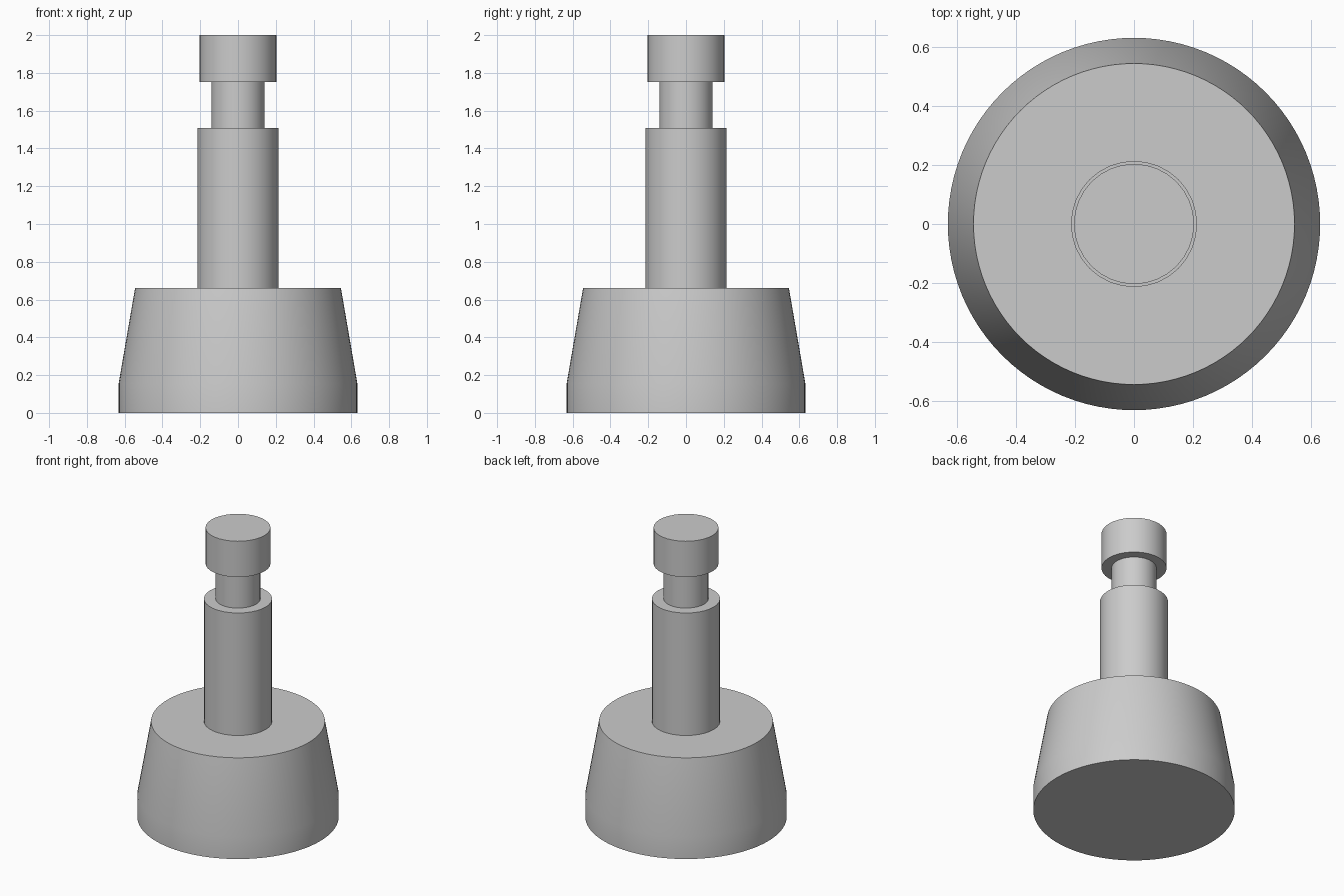
import bpy, bmesh, math

cube = bpy.data.objects.get("Cube")
if cube:
    bpy.data.objects.remove(cube, do_unlink=True)

# Single plain grey
grey = bpy.data.materials.new("light grey")
grey.use_nodes = True
colour = (0.6, 0.6, 0.6, 1)
grey.diffuse_color = colour
grey.node_tree.nodes["Principled BSDF"].inputs["Base Color"].default_value = colour


def turned_part(name, profile, sides):
    """Closed solid turned about z from (radius, height) pairs, bottom to top."""
    bm = bmesh.new()
    rings = []
    for r, z in profile:
        rings.append([bm.verts.new((r * math.cos(math.tau * i / sides),
                                    r * math.sin(math.tau * i / sides), z))
                      for i in range(sides)])
    for low, high in zip(rings, rings[1:]):
        for i in range(sides):
            j = (i + 1) % sides
            bm.faces.new((low[i], low[j], high[j], high[i]))
    bm.faces.new(rings[0][::-1])
    bm.faces.new(rings[-1])
    mesh = bpy.data.meshes.new(name)
    bm.to_mesh(mesh)
    bm.free()
    mesh.materials.append(grey)
    obj = bpy.data.objects.new(name, mesh)
    bpy.context.collection.objects.link(obj)
    bpy.ops.object.select_all(action='DESELECT')
    obj.select_set(True)
    bpy.context.view_layer.objects.active = obj
    bpy.ops.object.shade_smooth_by_angle(angle=math.radians(30))
    return obj


# Tapered foot with a short straight rim; each upper part sinks slightly into the one below
turned_part("base", [(0.632, 0), (0.632, 0.155), (0.545, 0.66)], 96)
turned_part("shaft", [(0.214, 0.64), (0.214, 1.508)], 32)
turned_part("neck", [(0.141, 1.49), (0.141, 1.77)], 32)
turned_part("head", [(0.204, 1.752), (0.204, 2.0)], 32)
